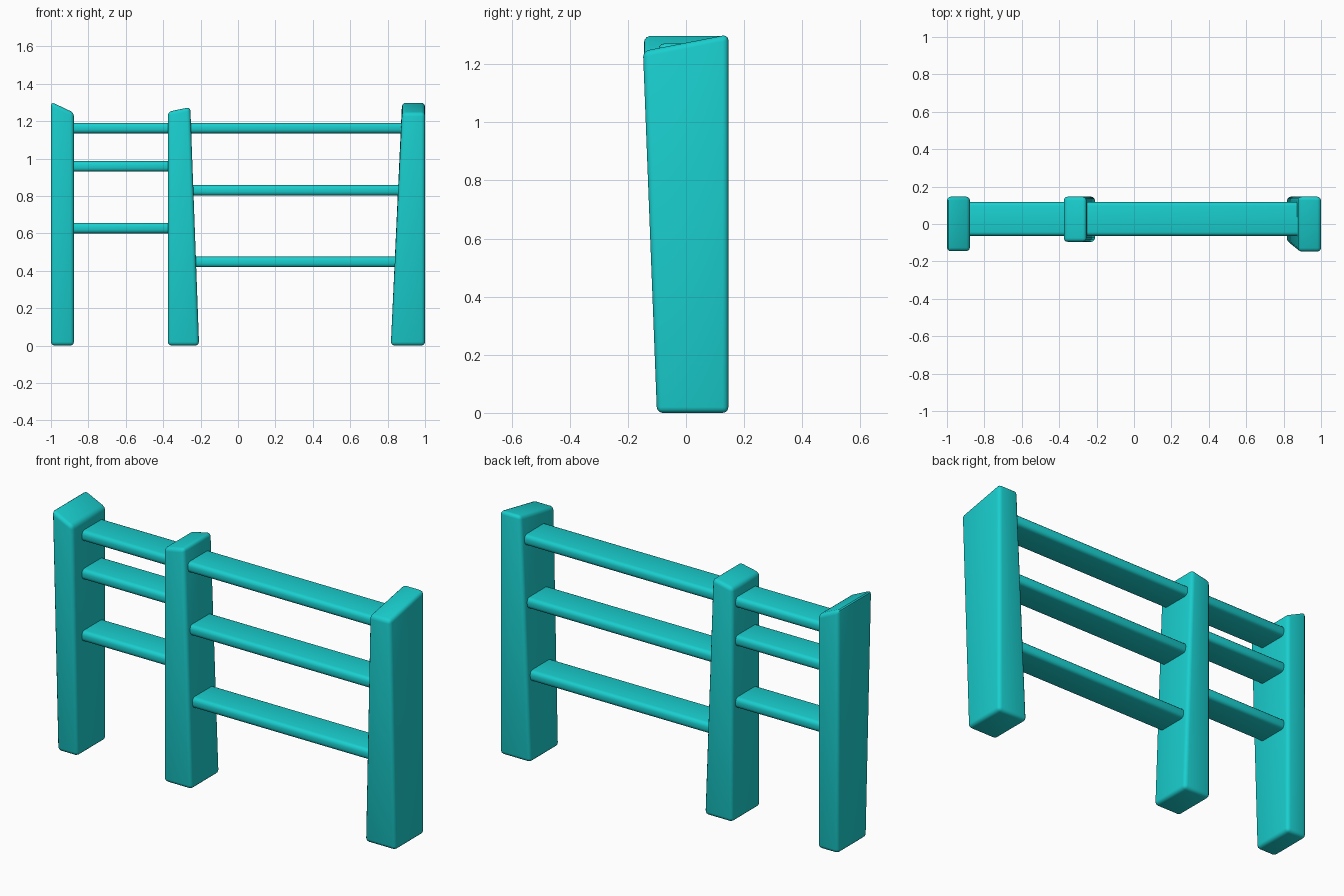
import bpy

if "Cube" in bpy.data.objects:
    bpy.data.objects.remove(bpy.data.objects["Cube"])

paint = bpy.data.materials.new("teal_paint")
paint.diffuse_color = (0.01, 0.62, 0.62, 1)
paint.use_nodes = True
paint.node_tree.nodes["Principled BSDF"].inputs["Base Color"].default_value = paint.diffuse_color


def block(name, bottom, top, bevel):
    """Rounded eight-corner block from four bottom and four top corners."""
    mesh = bpy.data.meshes.new(name)
    faces = [(3, 2, 1, 0), (4, 5, 6, 7)]
    faces += [(i, (i + 1) % 4, (i + 1) % 4 + 4, i + 4) for i in range(4)]
    mesh.from_pydata(bottom + top, [], faces)
    mesh.materials.append(paint)
    obj = bpy.data.objects.new(name, mesh)
    bpy.context.collection.objects.link(obj)
    mod = obj.modifiers.new("rounded_edges", "BEVEL")
    mod.width = bevel
    mod.segments = 3
    mod.limit_method = 'NONE'
    bpy.ops.object.select_all(action='DESELECT')
    obj.select_set(True)
    bpy.context.view_layer.objects.active = obj
    bpy.ops.object.modifier_apply(modifier=mod.name)
    bpy.ops.object.shade_smooth_by_angle(angle=0.7)
    return obj


def post(name, xb, xt, yb, yt, heights):
    """Tapered post; heights run front-left, front-right, back-right, back-left."""
    def ring(x, y, z):
        corners = [(x[0], y[0]), (x[1], y[0]), (x[1], y[1]), (x[0], y[1])]
        return [(cx, cy, h) for (cx, cy), h in zip(corners, z)]
    block(name, ring(xb, yb, [0] * 4), ring(xt, yt, heights), 0.02)


def rail(name, x0, x1, z):
    """Flat board with rounded long edges, ends buried in the posts."""
    y0, y1, h = -0.063, 0.117, 0.028
    ring = [(x0, y0), (x1, y0), (x1, y1), (x0, y1)]
    block(name, [(x, y, z - h) for x, y in ring],
          [(x, y, z + h) for x, y in ring], 0.02)


# Posts, each with a differently slanted top
post("left_post", (-1, -0.877), (-1, -0.877), (-0.1, 0.146), (-0.146, 0.146),
     (1.303, 1.245, 1.245, 1.303))
post("middle_post", (-0.375, -0.208), (-0.375, -0.255), (-0.095, 0.146),
     (-0.095, 0.146), (1.25, 1.275, 1.275, 1.25))
post("right_post", (0.817, 1), (0.877, 1), (-0.1, 0.146), (-0.148, 0.146),
     (1.245, 1.245, 1.302, 1.302))

# Rails
rail("top_rail", -0.93, 0.94, 1.163)
for i, z in enumerate((0.958, 0.628)):
    rail(f"left_rail_{i + 1}", -0.93, -0.31, z)
for i, z in enumerate((0.83, 0.447)):
    rail(f"right_rail_{i + 1}", -0.31, 0.93, z)
